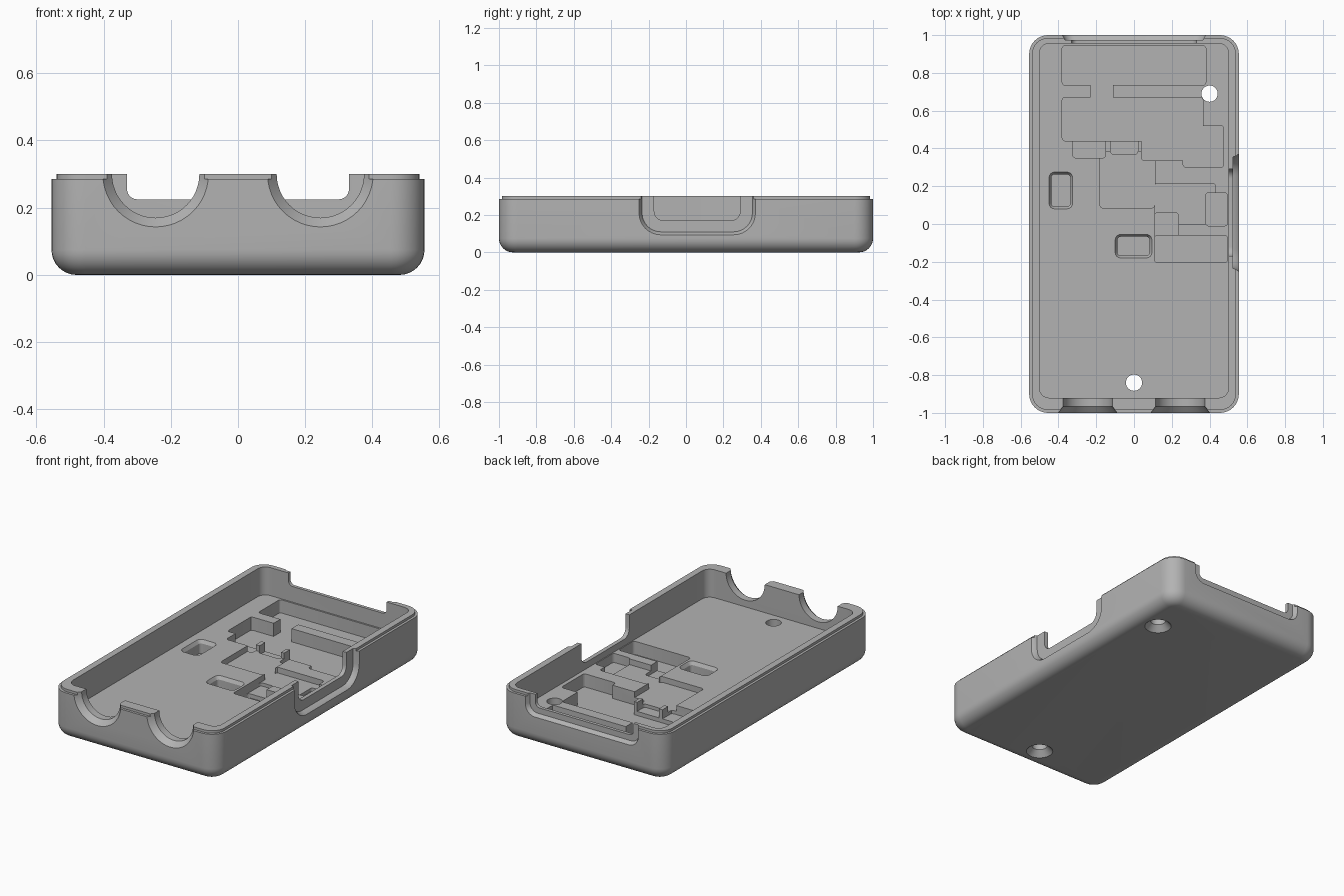
import bpy
import bmesh
import math

cube = bpy.data.objects.get("Cube")
if cube:
    bpy.data.objects.remove(cube, do_unlink=True)

grey = bpy.data.materials.new("grey plastic")
grey.use_nodes = True
GREY = (0.45, 0.45, 0.45, 1)
grey.diffuse_color = GREY
grey.node_tree.nodes["Principled BSDF"].inputs["Base Color"].default_value = GREY


def rounded(x0, x1, y0, y1, r, steps=8):
    """Counter-clockwise outline of a rounded rectangle."""
    corners = [(x1 - r, y1 - r), (x0 + r, y1 - r), (x0 + r, y0 + r), (x1 - r, y0 + r)]
    pts = []
    for i, (cx, cy) in enumerate(corners):
        for k in range(steps + 1):
            a = math.pi / 2 * (i + k / steps)
            pts.append((cx + r * math.cos(a), cy + r * math.sin(a)))
    return pts


def circle(cx, cy, r, steps=48):
    return [(cx + r * math.cos(math.tau * k / steps), cy + r * math.sin(math.tau * k / steps))
            for k in range(steps)]


def loft(name, sections, axis="z"):
    """Closed solid through (outline, depth) sections stacked along an axis."""
    place = {"x": lambda u, v, d: (d, u, v),
             "y": lambda u, v, d: (u, d, v),
             "z": lambda u, v, d: (u, v, d)}[axis]
    bm = bmesh.new()
    rings = [[bm.verts.new(place(u, v, d)) for u, v in pts] for pts, d in sections]
    for a, b in zip(rings, rings[1:]):
        for i in range(len(a)):
            j = (i + 1) % len(a)
            bm.faces.new((a[i], a[j], b[j], b[i]))
    bm.faces.new(rings[0][::-1])
    bm.faces.new(rings[-1])
    bmesh.ops.recalc_face_normals(bm, faces=bm.faces)
    mesh = bpy.data.meshes.new(name)
    bm.to_mesh(mesh)
    bm.free()
    mesh.materials.append(grey)
    obj = bpy.data.objects.new(name, mesh)
    bpy.context.collection.objects.link(obj)
    return obj


# Outer shell: filleted base, straight walls, stepped rim
W, L, H, FILLET, CORNER = 0.555, 1.0, 0.3, 0.075, 0.1


def shell_outline(inset):
    return rounded(-W + inset, W - inset, -L + inset, L - inset, CORNER - inset)


sections = []
for k in range(9):
    a = math.pi / 2 * k / 8
    sections.append((shell_outline(FILLET * (1 - math.sin(a))), FILLET * (1 - math.cos(a))))
sections += [(shell_outline(0), 0.285), (shell_outline(0.015), 0.285), (shell_outline(0.015), H)]
case = loft("case_bottom", sections)


def cut(sections, axis="z"):
    cutter = loft("cutter", sections, axis)
    cutter.hide_render = True
    mod = case.modifiers.new("cut", "BOOLEAN")
    mod.operation = "DIFFERENCE"
    mod.solver = "EXACT"
    mod.object = cutter
    bpy.context.view_layer.update()
    result = bpy.data.meshes.new_from_object(case.evaluated_get(bpy.context.evaluated_depsgraph_get()))
    case.modifiers.clear()
    case.data = result
    bpy.data.objects.remove(cutter, do_unlink=True)


# Main cavity
FLOOR, ABOVE = 0.13, 0.6
inner = rounded(-0.5, 0.5, -0.92, 0.955, 0.05)
cut([(inner, FLOOR), (inner, ABOVE)])

# Two chamfered round cable openings in the front wall
for x in (-0.245, 0.245):
    cut([(circle(x, H, 0.165), -1.01), (circle(x, H, 0.13), -0.965),
         (circle(x, H, 0.13), -0.88)], "y")

# Side opening: tapered outer recess, then a smaller window
cut([(rounded(-0.235, 0.355, 0.11, ABOVE, 0.1), 0.525),
     (rounded(-0.24, 0.36, 0.105, ABOVE, 0.105), 0.54),
     (rounded(-0.255, 0.375, 0.09, ABOVE, 0.12), 0.56)], "x")
side = rounded(-0.17, 0.29, 0.17, ABOVE, 0.05)
cut([(side, 0.45), (side, 0.57)], "x")

# Back opening: shallow recess, then a smaller window
cut([(rounded(-0.365, 0.365, 0.19, ABOVE, 0.05), 0.975),
     (rounded(-0.385, 0.385, 0.17, ABOVE, 0.07), 1.01)], "y")
back = rounded(-0.33, 0.33, 0.225, ABOVE, 0.03)
cut([(back, 0.9), (back, 1.05)], "y")

# Pockets in the floor: x0, x1, y0, y1, depth level
DEEP, MID, SHALLOW = 0.05, 0.075, 0.095
pockets = [
    (-0.38, 0.38, 0.735, 0.945, DEEP),
    (-0.38, 0.365, 0.44, 0.67, DEEP),
    (-0.23, -0.11, 0.65, 0.75, DEEP),
    (0.04, 0.475, 0.335, 0.52, DEEP),
    (0.26, 0.475, 0.3, 0.4, DEEP),
    (-0.325, -0.15, 0.35, 0.46, MID),
    (-0.125, 0.02, 0.37, 0.46, MID),
    (-0.18, 0.11, 0.085, 0.385, SHALLOW),
    (0.11, 0.43, 0.0, 0.215, SHALLOW),
    (0.38, 0.495, -0.01, 0.165, MID),
    (0.11, 0.235, -0.09, 0.06, MID),
    (0.11, 0.495, -0.205, -0.06, DEEP),
]
for x0, x1, y0, y1, level in pockets:
    shape = rounded(x0, x1, y0, y1, 0.015, 3)
    cut([(shape, level), (shape, 0.2)])

# Two button wells with sloped sides
for x0, x1, y0, y1 in ((-0.45, -0.325, 0.08, 0.275), (-0.1, 0.095, -0.18, -0.055)):
    small = rounded(x0 + 0.012, x1 - 0.012, y0 + 0.012, y1 - 0.012, 0.018, 4)
    large = rounded(x0, x1, y0, y1, 0.03, 4)
    cut([(small, DEEP), (small, 0.11), (large, FLOOR), (large, 0.2)])

# Countersunk screw holes through the base
for x, y in ((0.4, 0.69), (0, -0.84)):
    cut([(circle(x, y, 0.085), -0.01), (circle(x, y, 0.043), 0.035), (circle(x, y, 0.043), 0.2)])

bpy.ops.object.select_all(action="DESELECT")
case.select_set(True)
bpy.context.view_layer.objects.active = case
bpy.ops.object.shade_smooth_by_angle(angle=math.radians(30))
